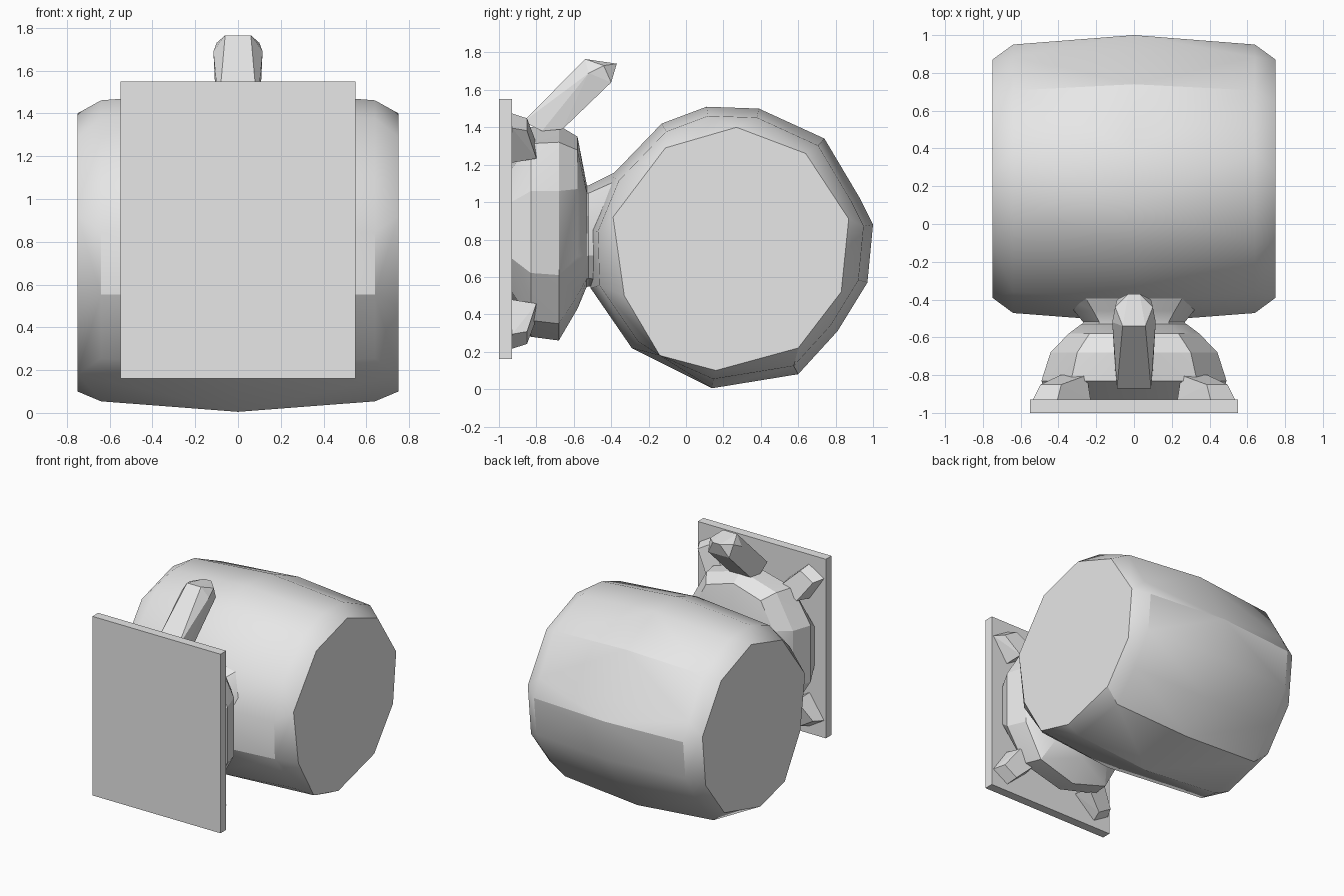
import bpy, bmesh, math

cube = bpy.data.objects.get("Cube")
if cube:
    bpy.data.objects.remove(cube, do_unlink=True)

grey = bpy.data.materials.new("plain grey")
grey.use_nodes = True
GREY = (0.8, 0.8, 0.8, 1)
grey.diffuse_color = GREY
grey.node_tree.nodes["Principled BSDF"].inputs["Base Color"].default_value = GREY


def finish(name, bm, angle=None):
    """Turn a bmesh into a grey object, smooth below the given angle."""
    bmesh.ops.recalc_face_normals(bm, faces=bm.faces)
    mesh = bpy.data.meshes.new(name)
    bm.to_mesh(mesh)
    bm.free()
    ob = bpy.data.objects.new(name, mesh)
    bpy.context.collection.objects.link(ob)
    mesh.materials.append(grey)
    if angle:
        bpy.ops.object.select_all(action='DESELECT')
        ob.select_set(True)
        bpy.context.view_layer.objects.active = ob
        bpy.ops.object.shade_smooth_by_angle(angle=math.radians(angle))
    return ob


def hull(name, points, angle=None):
    """Faceted convex solid around a handful of points."""
    bm = bmesh.new()
    for p in points:
        bm.verts.new(p)
    res = bmesh.ops.convex_hull(bm, input=bm.verts)
    junk = {g for g in res["geom_interior"] + res["geom_unused"]
            if isinstance(g, bmesh.types.BMVert)}
    bmesh.ops.delete(bm, geom=list(junk), context='VERTS')
    bmesh.ops.dissolve_limit(bm, angle_limit=0.02, verts=bm.verts, edges=bm.edges)
    return finish(name, bm, angle)


def ring(y, hx, z0, z1, n=10):
    """Oval of n points in the xz plane, reaching the given limits."""
    cz, hz = (z0 + z1) / 2, (z1 - z0) / 2
    pts = []
    for i in range(n):
        a = math.tau * (i + 0.5) / n
        c, s = math.cos(a), math.sin(a)
        # slightly squared oval
        pts.append((hx * math.copysign(abs(c) ** 0.8, c), y,
                    cz + hz * math.copysign(abs(s) ** 0.8, s)))
    return pts


# Barrel: chamfered faceted drum lying along x
CY, CZ = 0.23, 0.76
belly = [(0.14, 0.005), (0.60, 0.08), (0.81, 0.31), (0.97, 0.57), (1.0, 0.88),
         (0.93, 1.02), (0.74, 1.34), (0.39, 1.50), (0.11, 1.51), (-0.13, 1.42),
         (-0.40, 1.14), (-0.52, 0.85), (-0.51, 0.54), (-0.29, 0.22)]
cap = [(-0.39, 0.92), (-0.11, 1.29), (0.27, 1.40), (0.64, 1.26), (0.87, 0.91),
       (0.83, 0.52), (0.60, 0.22), (0.16, 0.10), (-0.14, 0.18), (-0.33, 0.50)]
pts = [(0, y, z) for y, z in belly]
for s in (-1, 1):
    pts += [(s * 0.64, CY + (y - CY) * 0.935, CZ + (z - CZ) * 0.935) for y, z in belly]
    pts += [(s * 0.75, y, z) for y, z in cap]
hull("barrel", pts, 30)

# Mounting plate at the front
hull("plate", [(x, y, z) for x in (-0.55, 0.55) for y in (-1, -0.93)
               for z in (0.16, 1.55)])

# Rounded body behind the plate
body = []
for y, hx, z0, z1 in [(-0.93, 0.47, 0.46, 1.24), (-0.83, 0.51, 0.28, 1.40),
                      (-0.68, 0.46, 0.26, 1.41), (-0.58, 0.36, 0.43, 1.35),
                      (-0.53, 0.29, 0.55, 1.09)]:
    body += ring(y, hx, z0, z1)
hull("body", body, 20)

# Neck flaring from the body into the barrel
bm = bmesh.new()
loops = [[bm.verts.new(p) for p in ring(*r)] for r in
         [(-0.57, 0.31, 0.53, 1.09), (-0.52, 0.28, 0.55, 1.09),
          (-0.46, 0.33, 0.54, 1.12), (-0.36, 0.42, 0.52, 1.17)]]
for a, b in zip(loops, loops[1:]):
    for i in range(len(a)):
        j = (i + 1) % len(a)
        bm.faces.new((a[i], a[j], b[j], b[i]))
bm.faces.new(loops[0])
bm.faces.new(loops[-1])
finish("neck", bm, 30)

# Four stubby feet reaching to the plate corners
for sx, side in ((1, "left"), (-1, "right")):
    for sz, level in ((1, "upper"), (-1, "lower")):
        foot = []
        for u, v, y, r in [(0.47, 0.59, -0.93, 0.065), (0.44, 0.57, -0.85, 0.055),
                           (0.32, 0.42, -0.93, 0.09), (0.32, 0.43, -0.80, 0.07)]:
            # points spread across the diagonal
            foot += [(sx * (u + r), y, 0.845 + sz * (v - r * 0.6)),
                     (sx * (u - r), y, 0.845 + sz * (v + r * 0.6))]
        hull(f"{level}_{side}_foot", foot)

# Handle leaning up and back from the body
handle = []
for s in (-1, 1):
    handle += [(s * 0.09, -0.87, 1.43), (s * 0.09, -0.66, 1.39),
               (s * 0.10, -0.77, 1.38), (s * 0.06, -0.54, 1.765),
               (s * 0.115, -0.52, 1.69), (s * 0.10, -0.44, 1.73),
               (s * 0.09, -0.40, 1.64), (s * 0.03, -0.37, 1.74)]
hull("handle", handle)
